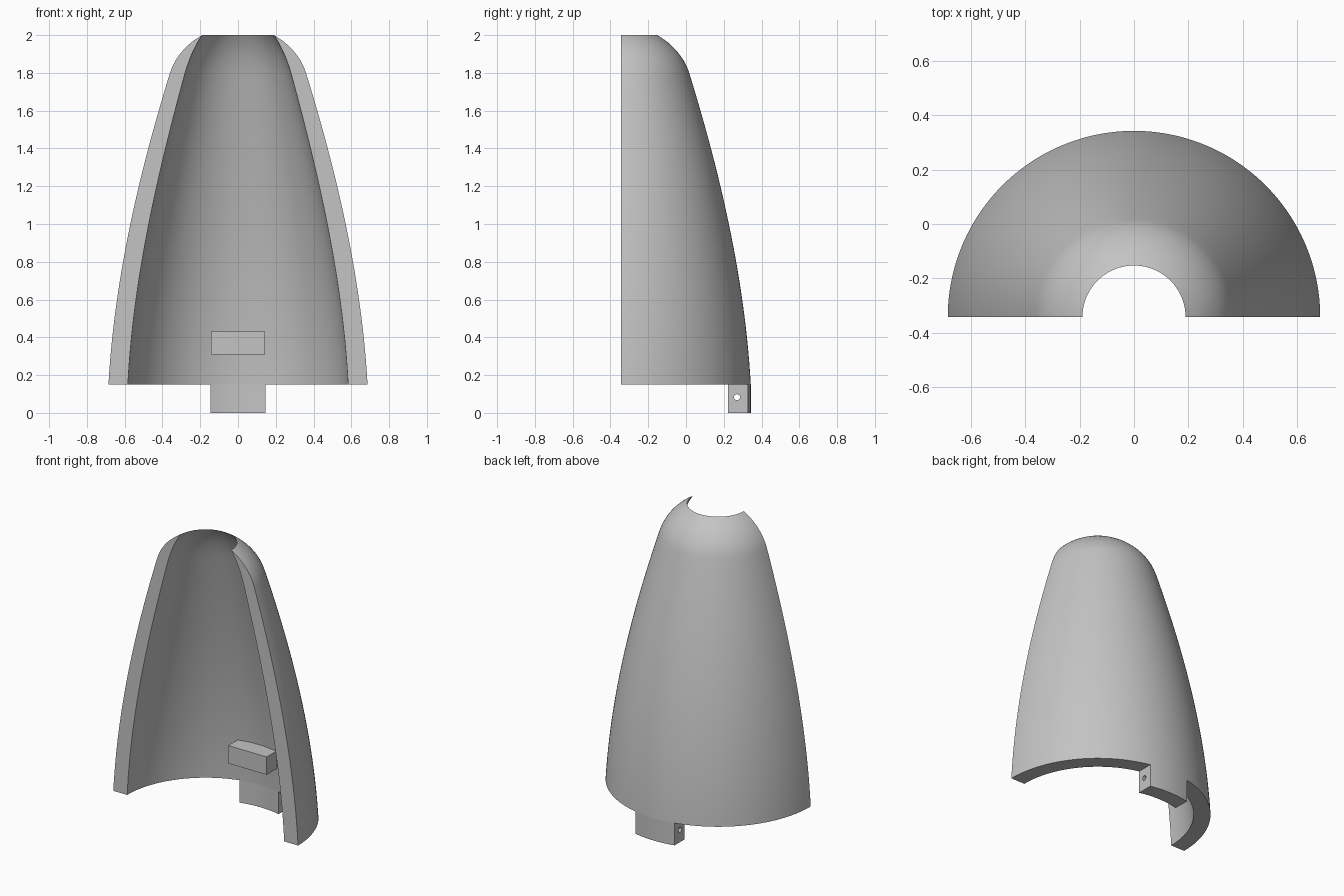
import bpy, bmesh, math
from mathutils import Vector
from mathutils.geometry import interpolate_bezier

if "Cube" in bpy.data.objects:
    bpy.data.objects.remove(bpy.data.objects["Cube"], do_unlink=True)

AXIS_Y = -0.343      # axis of the half shell
R_OUT, R_IN = 0.686, 0.583
BASE_Z = 0.15
STEPS = 96

grey = bpy.data.materials.new("plain grey")
grey.use_nodes = True
grey.diffuse_color = (0.55, 0.55, 0.55, 1)
grey.node_tree.nodes["Principled BSDF"].inputs["Base Color"].default_value = (0.55, 0.55, 0.55, 1)


def make_object(name, bm):
    bmesh.ops.recalc_face_normals(bm, faces=bm.faces[:])
    mesh = bpy.data.meshes.new(name)
    bm.to_mesh(mesh)
    bm.free()
    mesh.materials.append(grey)
    obj = bpy.data.objects.new(name, mesh)
    bpy.context.collection.objects.link(obj)
    return obj


def smooth(obj):
    bpy.ops.object.select_all(action="DESELECT")
    obj.select_set(True)
    bpy.context.view_layer.objects.active = obj
    bpy.ops.object.shade_smooth_by_angle(angle=math.radians(25))


def curve(p0, p1, p2, p3, count):
    pts = [Vector((r, 0, z)) for r, z in (p0, p1, p2, p3)]
    return [(p.x, p.z) for p in interpolate_bezier(*pts, count)]


def arc_y(x, radius):
    return AXIS_Y + math.sqrt(radius ** 2 - x ** 2)


def extrude_outline(name, outline, z0, z1):
    bm = bmesh.new()
    face = bm.faces.new([bm.verts.new((x, y, z0)) for x, y in outline])
    new = bmesh.ops.extrude_face_region(bm, geom=[face], use_keep_orig=True)["geom"]
    for v in new:
        if isinstance(v, bmesh.types.BMVert):
            v.co.z = z1
    return make_object(name, bm)


# Half shell: outer and inner profiles meet in a thin edge at the top
TOP = (0.19, 2.0)
outer = curve((R_OUT, BASE_Z), (0.655, 0.70), (0.53, 1.25), (0.36, 1.8), 28)
outer += curve((0.36, 1.8), (0.333, 1.885), (0.27, 1.955), TOP, 12)[1:]
inner = curve((R_IN, BASE_Z), (0.555, 0.70), (0.43, 1.25), (0.28, 1.8), 28)
inner += curve((0.28, 1.8), (0.256, 1.88), (0.23, 1.94), TOP, 12)[1:-1]
section = outer + inner[::-1]

bm = bmesh.new()
rings = []
for i in range(STEPS + 1):
    a = math.pi * i / STEPS
    rings.append([bm.verts.new((r * math.cos(a), AXIS_Y + r * math.sin(a), z))
                  for r, z in section])
n = len(section)
for a, b in zip(rings, rings[1:]):
    for j in range(n):
        k = (j + 1) % n
        bm.faces.new((a[j], a[k], b[k], b[j]))
# Flat cut faces on both sides, as strips between the two profiles
m = len(outer)
for ring in (rings[0], rings[-1]):
    for j in range(m - 1):
        quad = [ring[j], ring[j + 1], ring[-j - 2], ring[-j - 1]]
        bm.faces.new(list(dict.fromkeys(quad)))
smooth(make_object("half_shell", bm))

# Hinge tab below the shell, following the wall
W = 0.145
xs = [W * (i / 8 - 1) for i in range(17)]
outline = [(x, arc_y(x, R_OUT)) for x in xs] + [(x, arc_y(x, R_IN)) for x in xs[::-1]]
tab = extrude_outline("hinge_tab", outline, 0, BASE_Z)

# Pin hole straight through the tab
bpy.ops.mesh.primitive_cylinder_add(vertices=24, radius=0.016, depth=0.5,
                                    location=(0, 0.27, 0.083),
                                    rotation=(0, math.pi / 2, 0))
cutter = bpy.context.object
cutter.name = "pin_hole_cutter"
cutter.hide_render = True
cutter.data.materials.append(grey)
hole = tab.modifiers.new("pin hole", "BOOLEAN")
hole.operation = "DIFFERENCE"
hole.solver = "EXACT"
hole.object = cutter
smooth(tab)
bpy.ops.object.modifier_move_to_index(modifier=hole.name, index=0)
bpy.ops.object.modifier_apply(modifier=hole.name)
bpy.data.objects.remove(cutter, do_unlink=True)

# Block inside the shell, flat in front and set into the wall
block_xs = [x * 0.143 / W for x in xs]
outline = [(x, arc_y(x, 0.60)) for x in block_xs] + [(0.143, 0.10), (-0.143, 0.10)]
smooth(extrude_outline("inner_block", outline, 0.31, 0.43))
